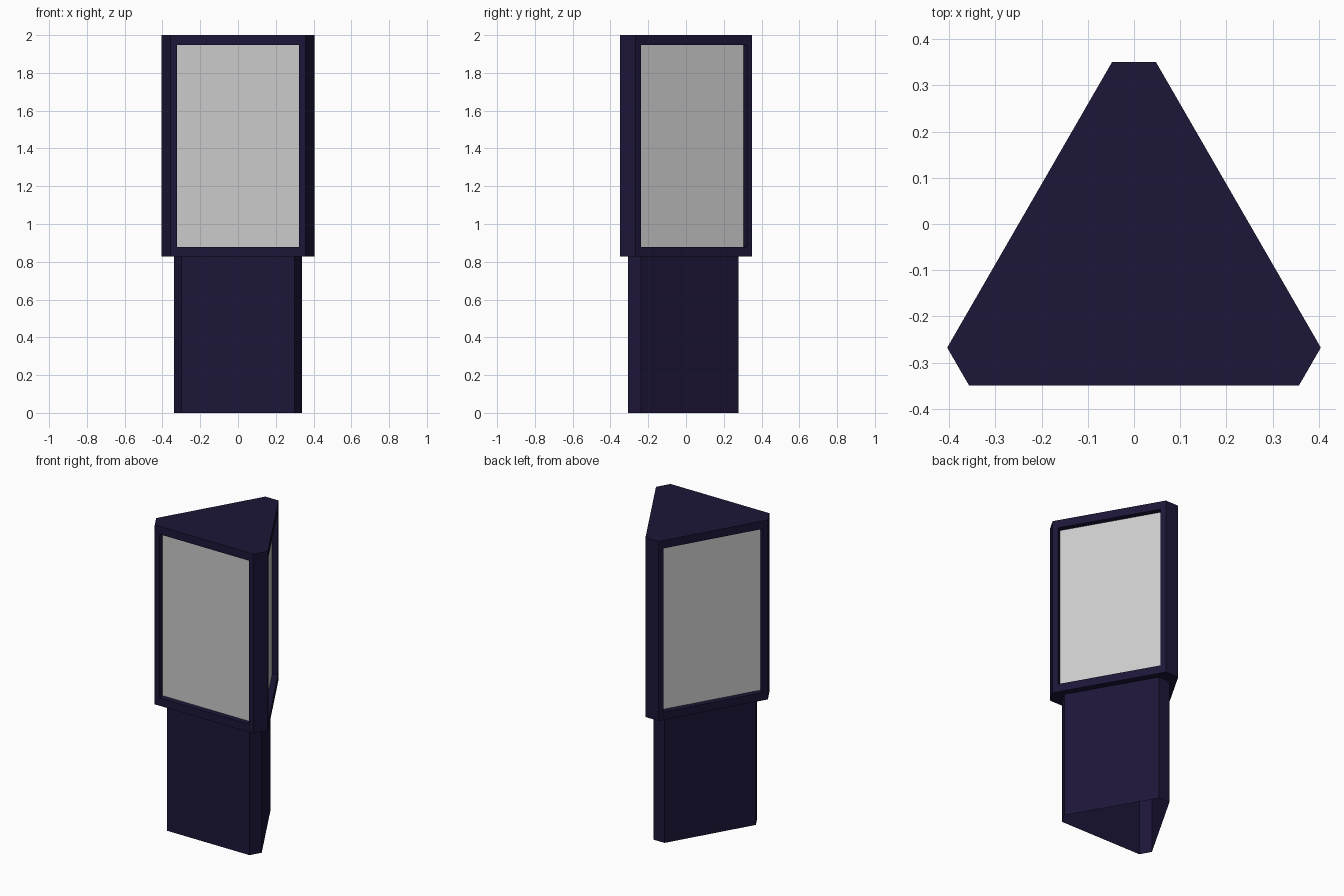
import bpy
import bmesh
from math import radians
from mathutils import Matrix, Vector

if "Cube" in bpy.data.objects:
    bpy.data.objects.remove(bpy.data.objects["Cube"])

CY = -0.089            # centre of the triangular plan
Z_STEP, Z_TOP = 0.827, 2.0
INSET_SIDE, INSET_Z, DEPTH = 0.033, 0.052, 0.035

navy = bpy.data.materials.new("navy_paint")
navy.diffuse_color = (0.012, 0.008, 0.04, 1)
navy.use_nodes = True
navy.node_tree.nodes["Principled BSDF"].inputs["Base Color"].default_value = navy.diffuse_color


def outline(scale):
    """Triangle with cut corners; even edges are long, odd edges short."""
    pts = []
    for i in range(3):
        rot = Matrix.Rotation(radians(120 * i), 3, 'Z')
        for x in (-0.357, 0.357):
            p = rot @ (Vector((x, -0.261, 0)) * scale)
            pts.append(p + Vector((0, CY, 0)))
    return pts


def at(p, z):
    return Vector((p.x, p.y, z))


def rect(a, b, z0, z1):
    return [at(a, z0), at(b, z0), at(b, z1), at(a, z1)]


def ring(inner, outer):
    n = len(outer)
    return [[outer[i], outer[(i + 1) % n], inner[(i + 1) % n], inner[i]] for i in range(n)]


def make(name, polys, mat=None):
    bm = bmesh.new()
    for poly in polys:
        bm.faces.new([bm.verts.new(p) for p in poly])
    bmesh.ops.remove_doubles(bm, verts=bm.verts[:], dist=1e-5)
    me = bpy.data.meshes.new(name)
    bm.to_mesh(me)
    bm.free()
    ob = bpy.data.objects.new(name, me)
    bpy.context.collection.objects.link(ob)
    if mat:
        me.materials.append(mat)
    return ob


big, small = outline(1.0), outline(0.836)

# Pedestal: open-bottomed shell
make("pedestal", [rect(small[i], small[(i + 1) % 6], 0, Z_STEP) for i in range(6)], navy)

# Display head: top cap, underside lip, corner strips and recessed frames
head = [[at(p, Z_TOP) for p in big]]
head += ring([at(p, Z_STEP) for p in reversed(small)], [at(p, Z_STEP) for p in reversed(big)])
panels = []
for i in range(6):
    a, b = big[i], big[(i + 1) % 6]
    side = rect(a, b, Z_STEP, Z_TOP)
    if i % 2:
        head.append(side)
        continue
    along = (b - a).normalized()
    inward = Vector((-along.y, along.x, 0)) * DEPTH
    opening = rect(a + along * INSET_SIDE, b - along * INSET_SIDE,
                   Z_STEP + INSET_Z, Z_TOP - INSET_Z)
    back = [p + inward for p in opening]
    head += ring(opening, side) + ring(back, opening)
    panels.append(back)
make("display_head", head, navy)

# Poster panels set back in the frames
for name, quad in zip(("front_panel", "right_panel", "left_panel"), panels):
    make(name, [quad])
